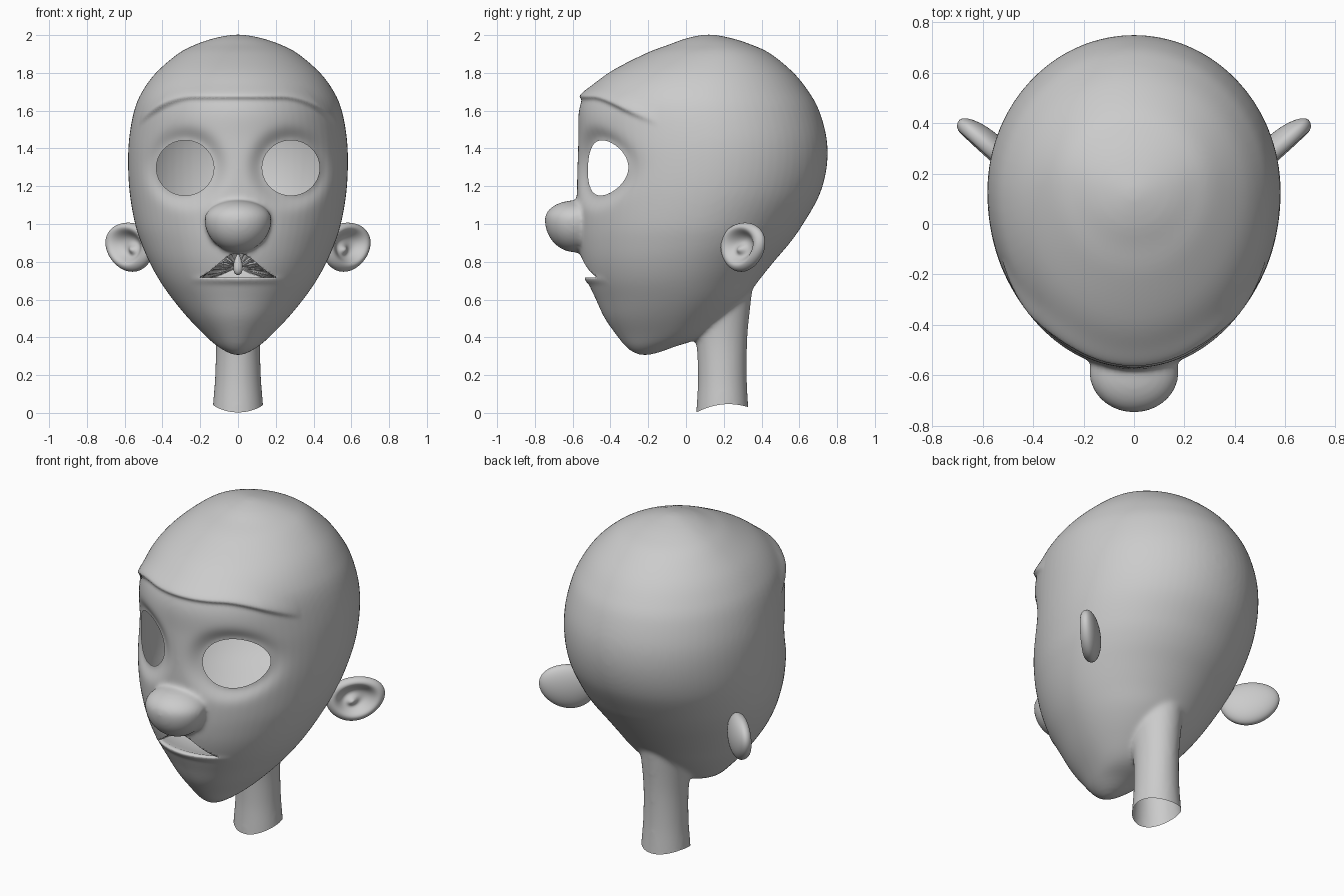
import bpy, bmesh
from math import sin, cos, pi, exp, hypot, sqrt
from mathutils import Vector, Matrix

if "Cube" in bpy.data.objects:
    bpy.data.objects.remove(bpy.data.objects["Cube"])

# ring rows: z, half width, front y, back y
HEAD = [(.305, 0, -.22, -.22), (.318, .05, -.275, -.15), (.35, .105, -.318, -.06), (.4, .165, -.36, .08),
        (.5, .262, -.43, .21), (.6, .345, -.477, .31), (.7, .415, -.522, .385), (.8, .47, -.553, .465),
        (.9, .513, -.57, .55), (1.0, .545, -.577, .62), (1.15, .572, -.578, .705), (1.3, .582, -.575, .745),
        (1.45, .577, -.57, .745), (1.6, .55, -.567, .705), (1.7, .508, -.525, .65), (1.8, .435, -.41, .57),
        (1.9, .32, -.22, .45), (1.95, .225, -.09, .345), (1.985, .12, .01, .235), (2.003, 0, .12, .12)]
NECK = [(-.06, .14, .05, .336), (.03, .134, .056, .33), (.2, .121, .063, .321), (.4, .119, .05, .325),
        (.6, .14, .0, .345), (.72, .17, -.05, .36)]
EYE, EYE_R = (.28, 1.297), (.152, .146)


def smooth_rows(rows, sub=6):
    def ghost(end, near):
        return (near[0], -near[1], near[3], near[2]) if end[1] == 0 else end
    p = [ghost(rows[0], rows[1])] + rows + [ghost(rows[-1], rows[-2])]
    out = []
    for i in range(1, len(p) - 2):
        for k in range(sub):
            t = k / sub
            out.append([.5 * (2*b + (c-a)*t + (2*a-5*b+4*c-d)*t*t + (3*b-a-3*c+d)*t**3)
                        for a, b, c, d in zip(*p[i-1:i+3])])
    return out + [list(rows[-1])]


def loft(bm, rows, shift, n=72):
    rings = []
    for z, w, yf, yb in smooth_rows(rows):
        w = max(w, .001)
        cy = (yf + yb) / 2 + shift * min(1, (yb - yf) * 2)
        ring = []
        for i in range(n):
            a = 2 * pi * i / n
            s = sin(a)
            ring.append(bm.verts.new((w*cos(a), cy + s * ((yb-cy) if s > 0 else (cy-yf)), z)))
        rings.append(ring)
    for r, q in zip(rings, rings[1:]):
        for i in range(n):
            j = (i + 1) % n
            bm.faces.new((r[i], r[j], q[j], q[i]))
    bm.faces.new(rings[0][::-1])
    bm.faces.new(rings[-1])


def add_object(name, bm):
    me = bpy.data.meshes.new(name)
    bm.to_mesh(me)
    bm.free()
    me.polygons.foreach_set("use_smooth", [True] * len(me.polygons))
    ob = bpy.data.objects.new(name, me)
    bpy.context.collection.objects.link(ob)
    return ob


# head, neck and nose volumes fused by a voxel remesh
bm = bmesh.new()
loft(bm, HEAD, .04)
loft(bm, NECK, 0)
nose = bmesh.ops.create_uvsphere(bm, u_segments=48, v_segments=32, radius=1)["verts"]
for v in nose:
    x, y, z = v.co
    v.co = (.177*x, -.588 + .16*y, 1.025 + (.1 if z > 0 else .175)*z)
bmesh.ops.recalc_face_normals(bm, faces=bm.faces)
head = add_object("head", bm)
mod = head.modifiers.new("fuse", 'REMESH')
mod.mode = 'VOXEL'
mod.voxel_size = .0115
dg = bpy.context.evaluated_depsgraph_get()
fused = bpy.data.meshes.new_from_object(head.evaluated_get(dg))
head.modifiers.clear()
bm = bmesh.new()
bm.from_mesh(fused)
for _ in range(7):
    bmesh.ops.smooth_vert(bm, verts=bm.verts, factor=.5, use_axis_x=True, use_axis_y=True, use_axis_z=True)


def eye_dist(x, z):
    return hypot((abs(x) - EYE[0]) / EYE_R[0], (z - EYE[1]) / EYE_R[1])


def mouth_top(x):
    return .717 + .128 * cos(min(1, abs(x) / .225) * pi / 2) ** 2


# brow ridge, eye sockets and lower lip
for v in bm.verts:
    x, y, z = v.co
    if y > 0 or z < .6:
        continue
    out = Vector((x, y - .1, 0)).normalized()
    zb = 1.68 - .12 * max(0, (abs(x) - .22) / .28) ** 2
    dz = z - zb
    fade = min(1, max(0, (-.14 - y) / .2))
    v.co += out * .024 * fade * exp(-(dz / (.045 if dz > 0 else .018)) ** 2)
    d = eye_dist(x, z)
    if d < 3:
        v.co.y += .038 * exp(-(max(0, d - 1) / .38) ** 2)
    if abs(x) < .26:
        v.co += out * .012 * exp(-((z - .705) / .02) ** 2) * (1 - (x / .26) ** 2)


def neck_edge(y):
    t = (y - .06) / .27
    return .005 + .135*t - .11*t*t


# openings: eyes, mouth, neck bottom
def is_open(c):
    if c.y < -.1 and eye_dist(c.x, c.z) < 1:
        return True
    if c.y < -.25 and abs(c.x) < .222 and .717 < c.z < mouth_top(c.x):
        return True
    return c.z < .2 and c.z < neck_edge(c.y)


bm.normal_update()
gone = [f for f in bm.faces if is_open(f.calc_center_median())]
bmesh.ops.delete(bm, geom=gone, context='FACES')
for v in [v for v in bm.verts if v.is_boundary]:
    x, y, z = v.co
    if z < .2:
        v.co.z = neck_edge(y)
        continue
    if z > 1.05:
        d = eye_dist(x, z)
        s = 1 if x > 0 else -1
        nx, nz = s * (EYE[0] + (abs(x) - EYE[0]) / d), EYE[1] + (z - EYE[1]) / d
    else:
        nx, nz = x, min((.717, mouth_top(x)), key=lambda q: abs(q - z))
    n = v.normal
    slope = (n.x * (nx-x) + n.z * (nz-z)) / min(n.y, -.3)
    v.co = (nx, y - max(-.01, min(.01, slope)), nz)

# mouth cavity drawn inward from the lip edge
edges = [e for e in bm.edges if e.is_boundary and all(.6 < v.co.z < .95 and v.co.y < -.2 for v in e.verts)]
base = None
for f, sx, sz in [(.08, 1, 1), (.25, 1.08, 1.45), (.7, 1, 1.7), (.93, .6, 1.1), (1, .02, .02)]:
    prev = {v: (base[v] if base else v.co.copy()) for e in edges for v in e.verts}
    keys = [(e, [prev[v] for v in e.verts]) for e in edges]
    geom = bmesh.ops.extrude_edge_only(bm, edges=edges)["geom"]
    new_verts = [g for g in geom if isinstance(g, bmesh.types.BMVert)]
    edges = [g for g in geom if isinstance(g, bmesh.types.BMEdge)]
    olds = set(prev)
    base = {}
    for v in new_verts:
        old = next(e.other_vert(v) for e in v.link_edges if e.other_vert(v) in olds)
        base[v] = prev[old]
    for v, o in base.items():
        v.co = (o.x * sx, o.y + (-.15 - o.y) * f, .77 + (o.z - .77) * sz)
bm.to_mesh(head.data)
bm.free()
head.data.polygons.foreach_set("use_smooth", [True] * len(head.data.polygons))

# small drop hanging at the back of the mouth
bm = bmesh.new()
bmesh.ops.create_uvsphere(bm, u_segments=20, v_segments=16, radius=1)
for v in bm.verts:
    x, y, z = v.co
    k = .024 * (1 - .35 * z)
    v.co = (x * k, -.3 + y * k, .785 + .055 * z)
add_object("uvula", bm)

# cupped ears, mirrored
bm = bmesh.new()
bmesh.ops.create_uvsphere(bm, u_segments=64, v_segments=48, radius=1)
U, N = Vector((.75, .66, 0)), Vector((.66, -.75, 0))
for v in bm.verts:
    a, b, c = v.co
    r = hypot(a, b)
    h = .058 * c
    if c > 0:
        h = .05 * sqrt(max(0, 1 - r ** 4)) - .068 * exp(-(hypot(a - .02, b - .05) / .6) ** 4)
        h += .035 * exp(-(hypot(a + .1, b + .1) / .2) ** 2)
    a *= 1 + .12 * b
    v.co = Vector((.57, .302, .877)) + U * (.162 * a + .015 * b) + N * h + Vector((0, 0, .13 * b))
ears = add_object("ears", bm)
ears.modifiers.new("mirror", 'MIRROR')
